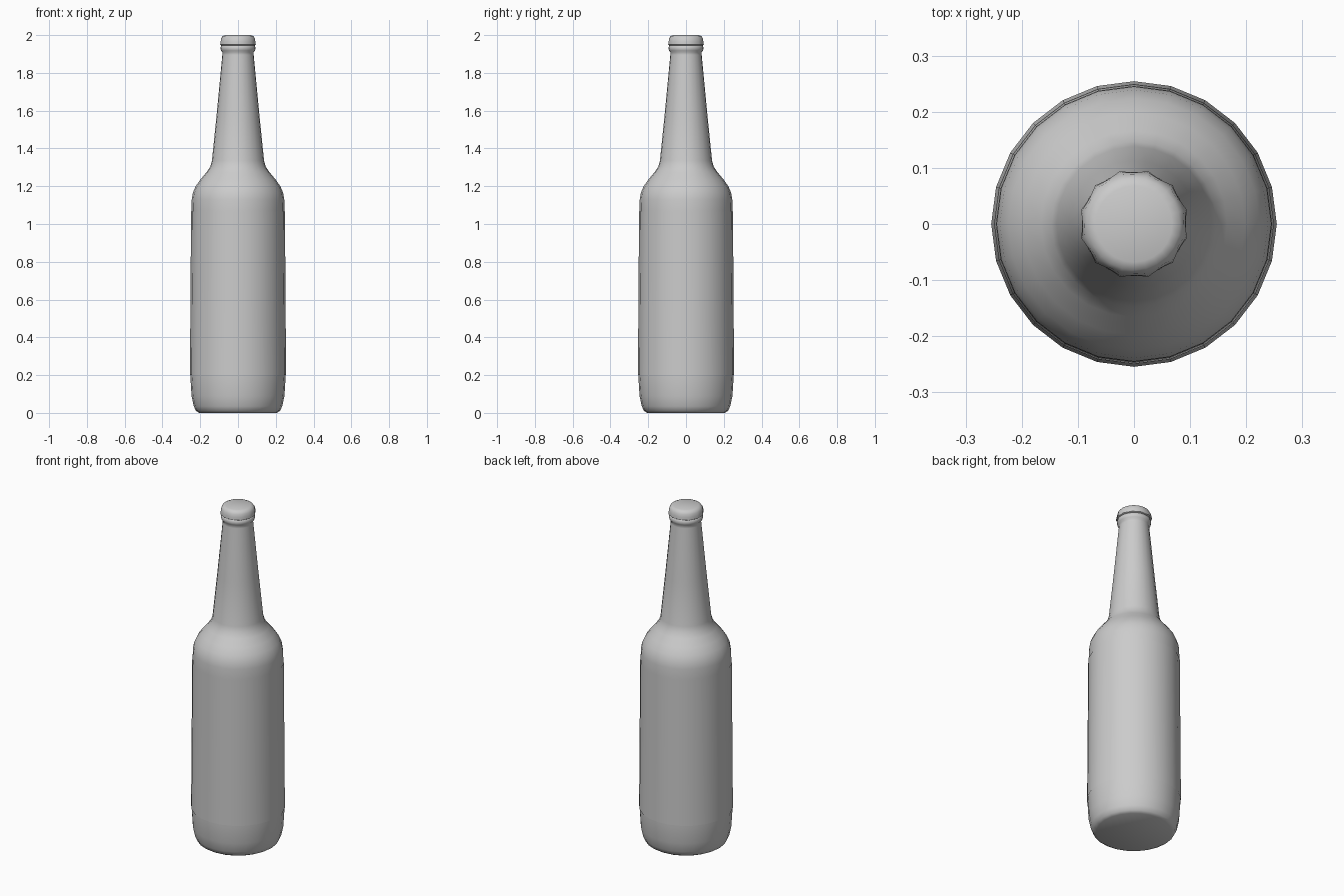
import bpy, bmesh
from math import cos, sin, pi, radians

if "Cube" in bpy.data.objects:
    bpy.data.objects.remove(bpy.data.objects["Cube"])

SEG = 24


def lathe(name, profile, cap_bottom=False, cap_top=False, wave=None, angle=60):
    """Revolve (radius, z) points; wave gives each ring's crimp depth."""
    bm = bmesh.new()
    rings = []
    for k, (r, z) in enumerate(profile):
        ring = []
        for i in range(SEG):
            a = 2 * pi * i / SEG
            d = wave[k] if wave else 0
            rr = r + (d if i % 2 else -d)
            ring.append(bm.verts.new((rr * cos(a), rr * sin(a), z)))
        rings.append(ring)
    for lo, hi in zip(rings, rings[1:]):
        for i in range(SEG):
            j = (i + 1) % SEG
            bm.faces.new((lo[i], lo[j], hi[j], hi[i]))
    if cap_bottom:
        bm.faces.new(rings[0][::-1])
    if cap_top:
        bm.faces.new(rings[-1])
    mesh = bpy.data.meshes.new(name)
    bm.to_mesh(mesh)
    bm.free()
    ob = bpy.data.objects.new(name, mesh)
    bpy.context.collection.objects.link(ob)
    bpy.ops.object.select_all(action='DESELECT')
    ob.select_set(True)
    bpy.context.view_layer.objects.active = ob
    bpy.ops.object.shade_smooth_by_angle(angle=radians(angle))
    return ob


# Glass body: rounded base, slight taper, shoulder, long neck, lip bead
lathe("bottle_body", [
    (0.205, 0.0), (0.222, 0.01), (0.234, 0.035), (0.246, 0.09), (0.252, 0.19),
    (0.246, 1.07), (0.245, 1.13), (0.239, 1.165), (0.224, 1.2), (0.198, 1.237),
    (0.166, 1.275), (0.147, 1.303), (0.138, 1.335), (0.113, 1.58),
    (0.083, 1.895), (0.082, 1.908), (0.09, 1.918), (0.093, 1.93),
    (0.09, 1.943), (0.082, 1.95)], cap_bottom=True, cap_top=True)

# Paper label: thin sleeve around the straight body
lathe("label", [(0.2545, 0.2), (0.2485, 1.065)])

# Crimped bottle cap
lathe("bottle_cap", [
    (0.088, 1.945), (0.0945, 1.949), (0.0935, 1.965), (0.09, 1.982),
    (0.082, 1.994), (0.068, 2.0)],
    cap_bottom=True, cap_top=True,
    wave=[0.002, 0.003, 0.002, 0.001, 0, 0])
